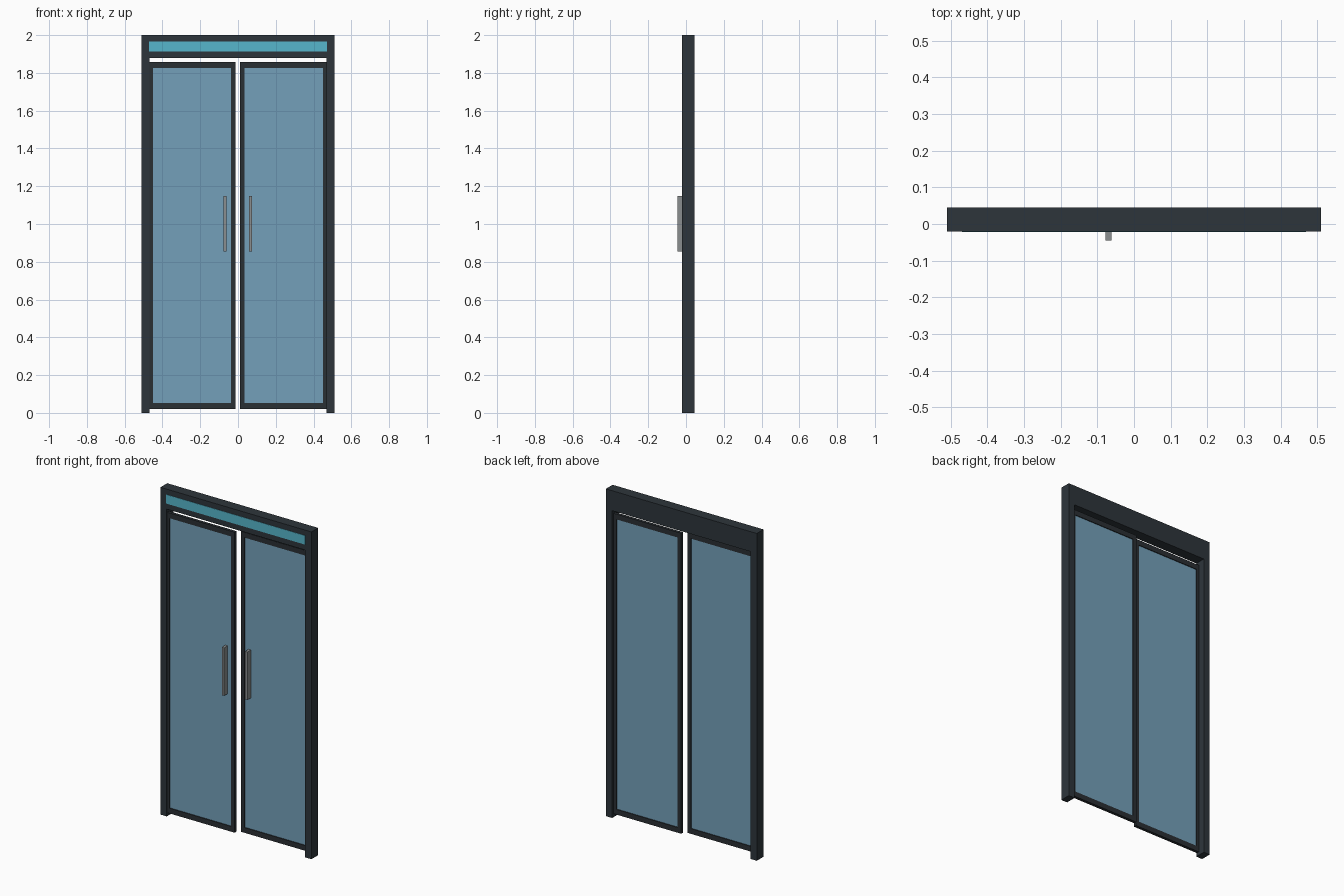
import bpy
import bmesh
from mathutils import Matrix, Vector

cube = bpy.data.objects.get("Cube")
if cube:
    bpy.data.objects.remove(cube, do_unlink=True)


def material(name, rgb):
    m = bpy.data.materials.new(name)
    m.use_nodes = True
    m.diffuse_color = (*rgb, 1)
    m.node_tree.nodes["Principled BSDF"].inputs["Base Color"].default_value = (*rgb, 1)
    return m


charcoal = material("charcoal frame", (0.027, 0.036, 0.044))
dark_metal = material("dark door metal", (0.023, 0.029, 0.034))
blue_glass = material("blue glass", (0.175, 0.352, 0.491))
teal = material("teal light", (0.093, 0.468, 0.604))
steel = material("brushed steel", (0.26, 0.275, 0.28))


def boxes(name, mat, spans):
    """One object made of boxes, each given as its low and high corner."""
    bm = bmesh.new()
    for lo, hi in spans:
        lo, hi = Vector(lo), Vector(hi)
        size = Matrix.Diagonal((*(hi - lo), 1))
        bmesh.ops.create_cube(bm, size=1, matrix=Matrix.Translation((lo + hi) / 2) @ size)
    mesh = bpy.data.meshes.new(name)
    bm.to_mesh(mesh)
    bm.free()
    mesh.materials.append(mat)
    obj = bpy.data.objects.new(name, mesh)
    bpy.context.collection.objects.link(obj)
    return obj


# Outer frame
HALF, JAMB, FRONT, BACK, HEAD = 0.51, 0.468, -0.02, 0.045, 1.878
boxes("header", charcoal, [((-HALF, FRONT, HEAD), (HALF, BACK, 2))])
boxes("right_jamb", charcoal, [((-HALF, FRONT, 0), (-JAMB, BACK, HEAD))])
boxes("left_jamb", charcoal, [((JAMB, FRONT, 0), (HALF, BACK, HEAD))])

# Light strip on the header
boxes("light_strip", teal, [((-0.47, -0.022, 1.912), (0.47, -0.015, 1.967))])


def door(side, x0, x1, y, handle_x):
    """Sliding door leaf: rim, glass pane and pull bar."""
    z0, z1, stile, rail, half = 0.021, 1.857, 0.024, 0.032, 0.009
    a, b = x0 + stile, x1 - stile
    boxes(side + "_door_rim", dark_metal, [
        ((x0, y - half, z0), (a, y + half, z1)),
        ((b, y - half, z0), (x1, y + half, z1)),
        ((a, y - half, z0), (b, y + half, z0 + rail)),
        ((a, y - half, z1 - rail), (b, y + half, z1)),
    ])
    boxes(side + "_door_glass", blue_glass,
          [((a, y - 0.004, z0 + rail), (b, y + 0.004, z1 - rail))])
    boxes(side + "_door_handle", steel,
          [((handle_x - 0.008, y - 0.038, 0.855), (handle_x + 0.008, y - 0.004, 1.148))])


# Two leaves on separate tracks
door("right", -0.475, -0.012, -0.007, -0.07)
door("left", 0.01, 0.473, 0.023, 0.067)
